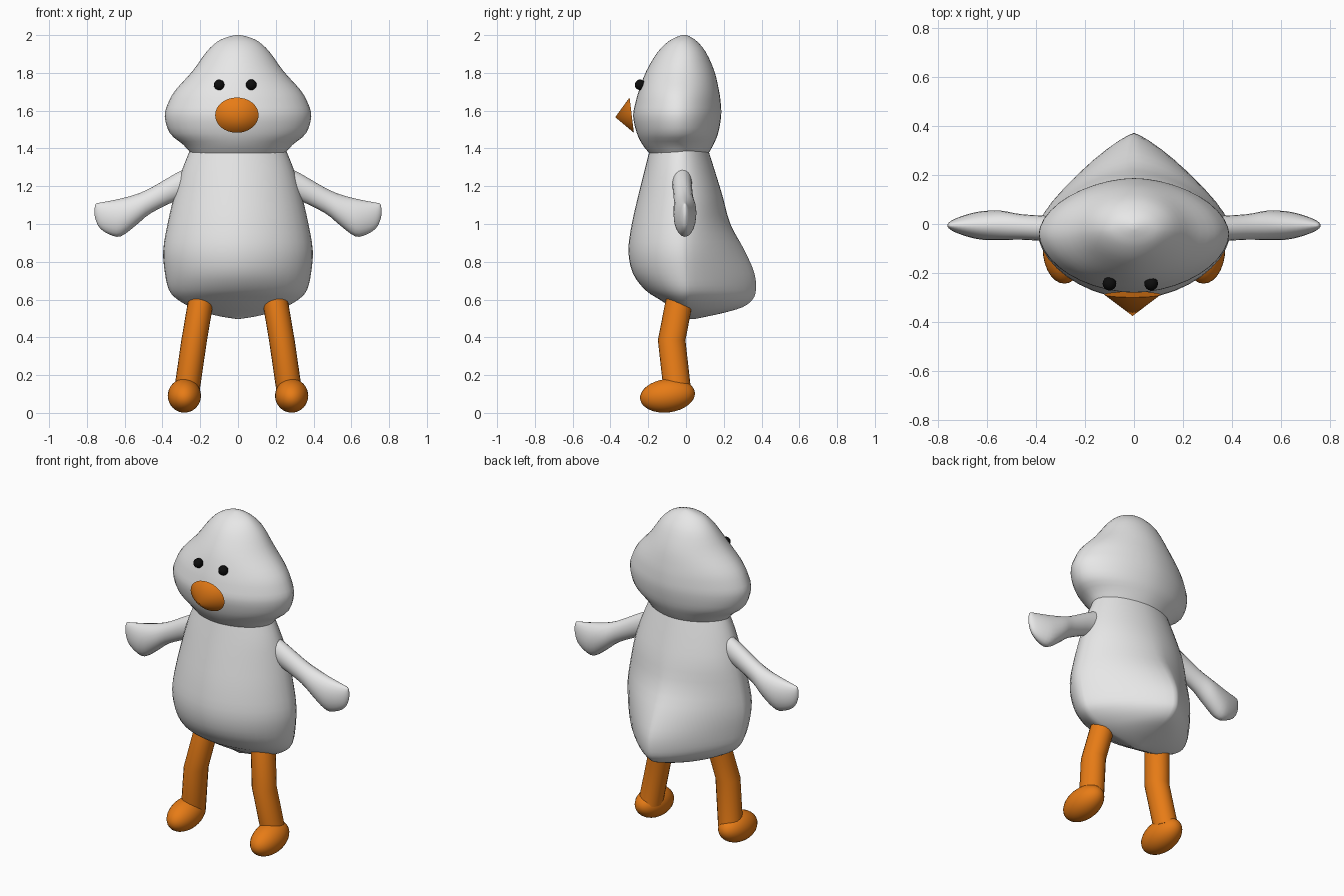
import bpy, bmesh, math
from mathutils import Vector, Matrix

if "Cube" in bpy.data.objects:
    bpy.data.objects.remove(bpy.data.objects["Cube"])


def material(name, rgb):
    m = bpy.data.materials.new(name)
    m.diffuse_color = (*rgb, 1)
    m.use_nodes = True
    m.node_tree.nodes["Principled BSDF"].inputs["Base Color"].default_value = m.diffuse_color
    return m


GREY = material("pale grey", (0.8, 0.8, 0.8))
ORANGE = material("orange", (0.8, 0.2, 0.008))
BLACK = material("black", (0.004, 0.004, 0.004))


def finish(name, bm, mat, angle=50):
    bmesh.ops.recalc_face_normals(bm, faces=bm.faces[:])
    me = bpy.data.meshes.new(name)
    bm.to_mesh(me)
    bm.free()
    me.materials.append(mat)
    ob = bpy.data.objects.new(name, me)
    bpy.context.collection.objects.link(ob)
    bpy.ops.object.select_all(action='DESELECT')
    ob.select_set(True)
    bpy.context.view_layer.objects.active = ob
    bpy.ops.object.shade_smooth_by_angle(angle=math.radians(angle))
    return ob


def refine(rows, steps=3):
    """Catmull-Rom interpolation of parameter rows."""
    out = []
    for i in range(len(rows) - 1):
        p = [rows[max(i - 1, 0)], rows[i], rows[i + 1], rows[min(i + 2, len(rows) - 1)]]
        for s in range(steps):
            t = s / steps
            out.append([0.5 * (2 * b + (c - a) * t + (2*a - 5*b + 4*c - d) * t*t
                               + (3*b - a - 3*c + d) * t**3) for a, b, c, d in zip(*p)])
    return out + [list(rows[-1])]


def loft(name, rings, mat, angle=50):
    bm = bmesh.new()
    vs = [[bm.verts.new(p) for p in r] for r in rings]
    n = len(vs[0])
    for a, b in zip(vs, vs[1:]):
        for i in range(n):
            bm.faces.new((a[i], a[(i + 1) % n], b[(i + 1) % n], b[i]))
    bm.faces.new(vs[0])
    bm.faces.new(vs[-1])
    return finish(name, bm, mat, angle)


def section(row, n=40):
    """Level section: height, half width, front y, back y, side y, back exponent."""
    z, w, yf, yb, yc, e = row
    pts = []
    for i in range(n):
        a = 2 * math.pi * i / n
        c, s = math.cos(a), math.sin(a)
        k = e if s > 0 else 1.85
        x = w * math.copysign(abs(c) ** (2 / k), c)
        pts.append((x, yc + abs(s) ** (2 / k) * ((yb - yc) if s > 0 else (yf - yc)), z))
    return pts


# head
head = [(1.375, .25, -.195, .12, -.04, 1.85), (1.42, .29, -.23, .145, -.04, 1.85),
        (1.48, .36, -.26, .17, -.04, 1.85), (1.57, .388, -.28, .186, -.04, 1.8),
        (1.64, .37, -.268, .184, -.04, 1.8), (1.71, .33, -.248, .174, -.04, 1.85),
        (1.81, .24, -.21, .15, -.03, 1.9), (1.91, .168, -.15, .105, -.02, 2),
        (1.965, .11, -.095, .06, -.02, 2), (1.99, .055, -.05, .025, -.01, 2),
        (2.0, .012, -.02, .002, -.01, 2)]
loft("head", [section(r) for r in refine(head)], GREY)

# body with pointed tail
body = [(.498, .012, .012, .05, .03, 2), (.51, .09, .0, .11, .03, 1.8),
        (.53, .17, -.03, .2, .02, 1.6), (.56, .25, -.08, .30, .01, 1.35),
        (.60, .32, -.14, .352, .0, 1.28), (.65, .365, -.215, .37, .0, 1.25),
        (.74, .387, -.282, .362, -.01, 1.28), (.86, .396, -.305, .31, -.02, 1.4),
        (1.0, .373, -.287, .235, -.02, 1.6), (1.15, .338, -.253, .193, -.02, 1.8),
        (1.29, .295, -.218, .15, -.03, 1.85), (1.40, .25, -.19, .115, -.03, 1.85)]
loft("body", [section(r) for r in refine(body)], GREY)

# arms: x, centre y, centre z, half depth, half height
arm = [(.22, -.02, 1.24, .055, .08), (.32, -.02, 1.20, .052, .073), (.46, -.012, 1.125, .052, .067),
       (.54, -.006, 1.075, .06, .082), (.62, -.006, 1.035, .058, .1), (.68, -.006, 1.033, .045, .089),
       (.73, -.006, 1.045, .027, .068), (.752, -.006, 1.062, .014, .045), (.759, -.006, 1.065, .005, .02)]
for side, label in ((-1, "right"), (1, "left")):
    rings = [[(side * x, y + hy * math.cos(i * math.pi / 10), z + hz * math.sin(i * math.pi / 10))
              for i in range(20)] for x, y, z, hy, hz in refine(arm)]
    loft(label + "_arm", rings, GREY)

    # leg: bent tube
    path = [Vector((side * x, y, z)) for x, y, z in ((.192, -.03, .62), (.232, -.076, .385), (.272, -.045, .11))]
    rings = [[p + Vector((.068 * math.cos(i * math.pi / 10), .073 * math.sin(i * math.pi / 10), 0))
              for i in range(20)] for p in path]
    loft(label + "_leg", rings, ORANGE)

    # foot
    bm = bmesh.new()
    bmesh.ops.create_uvsphere(bm, u_segments=28, v_segments=16, radius=1,
                              matrix=Matrix.Translation((side * .284, -.098, .091))
                              @ Matrix.Rotation(math.radians(7), 4, 'X')
                              @ Matrix.Diagonal((.088, .146, .0885, 1)))
    finish(label + "_foot", bm, ORANGE)

    # eye
    bm = bmesh.new()
    bmesh.ops.create_uvsphere(bm, u_segments=16, v_segments=10, radius=.028,
                              matrix=Matrix.Translation((-.015 + side * .085, -.243, 1.737)))
    finish(label + "_eye", bm, BLACK)

# beak: cone pointing forward
bm = bmesh.new()
bmesh.ops.create_cone(bm, cap_ends=True, segments=32, radius1=1, radius2=0, depth=1,
                      matrix=Matrix.Translation((-.006, -.331, 1.571))
                      @ Matrix.Rotation(math.radians(97), 4, 'X')
                      @ Matrix.Diagonal((.115, .094, .088, 1)))
finish("beak", bm, ORANGE)
